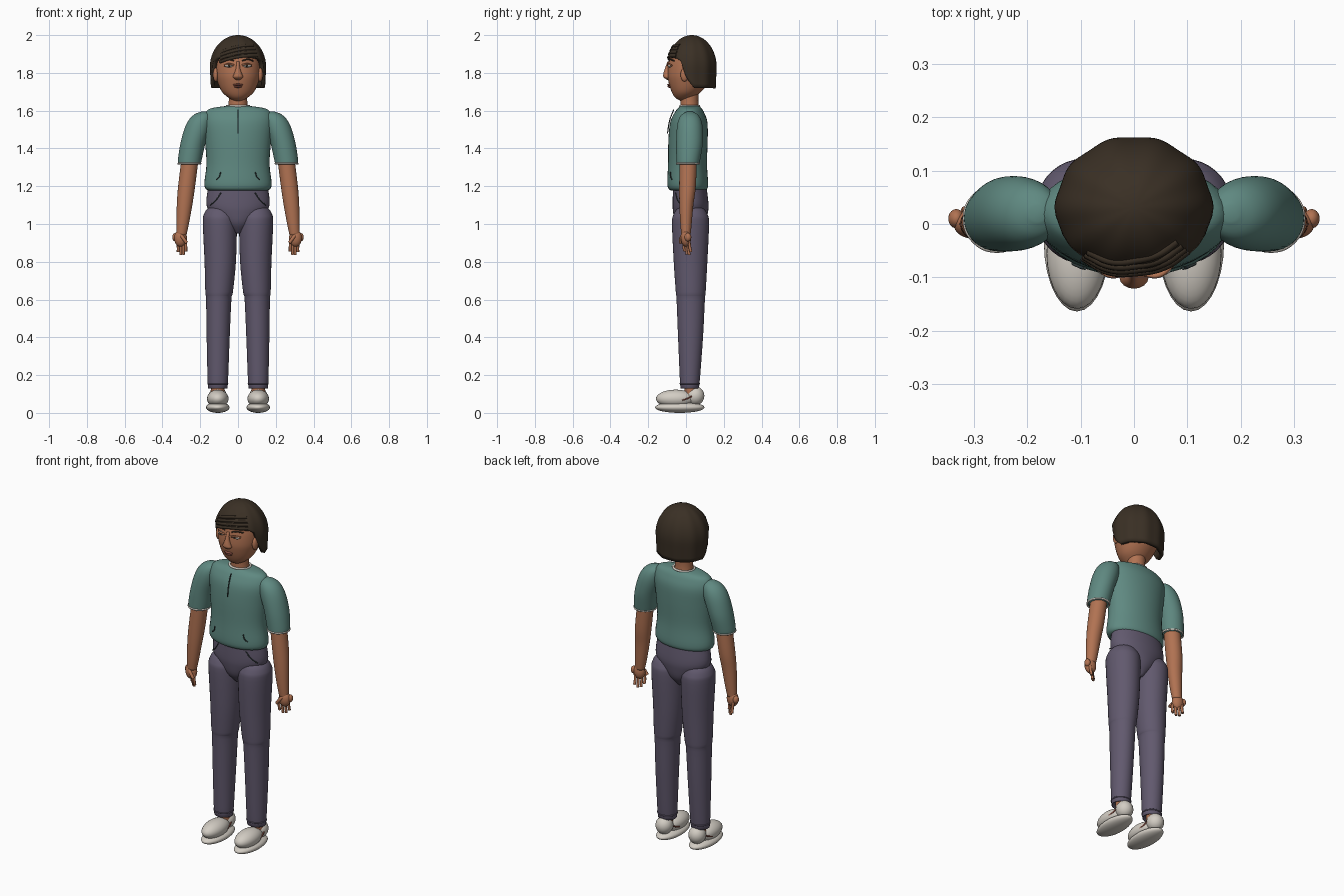
import bpy, bmesh, math
from mathutils import Vector

cube = bpy.data.objects.get("Cube")
if cube:
    bpy.data.objects.remove(cube, do_unlink=True)


def material(name, r, g, b):
    m = bpy.data.materials.new(name)
    m.use_nodes = True
    m.diffuse_color = (r, g, b, 1)
    shader = m.node_tree.nodes["Principled BSDF"]
    shader.inputs["Base Color"].default_value = (r, g, b, 1)
    shader.inputs["Roughness"].default_value = 0.7
    return m


SKIN = material("warm brown skin", .44, .17, .085)
HAIR = material("dark brown hair", .042, .029, .018)
SHIRT = material("muted teal", .115, .25, .22)
TROUSERS = material("dusty purple", .12, .10, .155)
CREAM = material("cream", .65, .61, .55)
LINE = material("dark stitching", .03, .045, .045)
LIPS = material("lip rose", .28, .085, .06)


def finish(name, bm, mat):
    bmesh.ops.recalc_face_normals(bm, faces=bm.faces)
    for f in bm.faces:
        f.smooth = True
    mesh = bpy.data.meshes.new(name)
    bm.to_mesh(mesh)
    bm.free()
    mesh.materials.append(mat)
    ob = bpy.data.objects.new(name, mesh)
    bpy.context.collection.objects.link(ob)
    return ob


def spline_rows(rows, steps=4):
    """Catmull-Rom interpolation between rows of numbers."""
    out = []
    for i in range(len(rows) - 1):
        a, b, c, d = (rows[max(i - 1, 0)], rows[i], rows[i + 1],
                      rows[min(i + 2, len(rows) - 1)])
        for k in range(steps):
            t = k / steps
            out.append([.5 * (2 * q + (r - p) * t + (2 * p - 5 * q + 4 * r - s) * t * t
                              + (3 * q - p - 3 * r + s) * t ** 3)
                        for p, q, r, s in zip(a, b, c, d)])
    return out + [rows[-1]]


def loft(name, mat, rows, side=1, n=36):
    """Stack of level ellipses; each row is z, centre x, centre y, radius x, radius y."""
    bm = bmesh.new()
    rings = []
    for z, cx, cy, rx, ry in spline_rows(rows):
        rings.append([bm.verts.new((side * cx + rx * math.cos(a), cy + ry * math.sin(a), z))
                      for a in (math.tau * i / n for i in range(n))])
    for lo, hi in zip(rings, rings[1:]):
        for i in range(n):
            j = (i + 1) % n
            bm.faces.new((lo[i], lo[j], hi[j], hi[i]))
    bm.faces.new(rings[0])
    bm.faces.new(rings[-1])
    return finish(name, bm, mat)


def ball(name, mat, loc, radii):
    bm = bmesh.new()
    bmesh.ops.create_uvsphere(bm, u_segments=28, v_segments=18, radius=1)
    for v in bm.verts:
        v.co = Vector(loc) + Vector(c * r for c, r in zip(v.co, radii))
    return finish(name, bm, mat)


def tube(name, mat, points, radius, closed=False):
    cu = bpy.data.curves.new(name, 'CURVE')
    cu.dimensions = '3D'
    cu.bevel_depth = radius
    cu.bevel_resolution = 3
    cu.use_fill_caps = True
    sp = cu.splines.new('BEZIER')
    sp.bezier_points.add(len(points) - 1)
    for bp, p in zip(sp.bezier_points, points):
        bp.co = p
        bp.handle_left_type = bp.handle_right_type = 'AUTO'
    sp.use_cyclic_u = closed
    cu.materials.append(mat)
    ob = bpy.data.objects.new(name, cu)
    bpy.context.collection.objects.link(ob)
    return ob


def band(name, mat, cx, cy, z, rx, ry, radius):
    pts = [(cx + rx * math.cos(a), cy + ry * math.sin(a), z)
           for a in (math.tau * i / 8 for i in range(8))]
    return tube(name, mat, pts, radius, True)


# Head and neck
loft("head", SKIN, [(1.652, 0, -.012, .02, .018), (1.67, 0, -.008, .052, .05),
                    (1.70, 0, .002, .085, .078), (1.75, 0, .015, .108, .107),
                    (1.80, 0, .02, .118, .118), (1.88, 0, .03, .115, .118),
                    (1.95, 0, .03, .08, .085), (1.975, 0, .03, .02, .02)])
loft("neck", SKIN, [(1.59, 0, .02, .055, .05), (1.65, 0, .018, .049, .047),
                    (1.72, 0, .02, .05, .05)])
loft("nose", SKIN, [(1.763, 0, -.094, .01, .006), (1.777, 0, -.1, .027, .019),
                    (1.795, 0, -.1, .021, .02), (1.825, 0, -.098, .011, .013),
                    (1.86, 0, -.09, .008, .008)], n=16)
ball("upper_lip", LIPS, (0, -.088, 1.737), (.026, .012, .006))
ball("lower_lip", LIPS, (0, -.086, 1.727), (.021, .012, .006))

# Bob of hair: a shell whose lower edge is short over the face and long behind
EDGE = [(0, 1.888), (52, 1.878), (64, 1.86), (74, 1.79), (84, 1.75), (97, 1.72), (180, 1.718)]


def hair_edge(a):
    deg = abs(math.degrees(a))
    for (d0, z0), (d1, z1) in zip(EDGE, EDGE[1:]):
        if deg <= d1:
            return z0 + (z1 - z0) * (deg - d0) / (d1 - d0)
    return EDGE[-1][1]


def hair_point(a, z, grow=1.0):
    s = math.sqrt(max(0, 1 - ((z - 1.83) / .17) ** 2)) if z > 1.83 else 1 - .35 * (1.83 - z)
    s *= grow * (1 - .014 * math.cos(10 * a))
    return (.147 * s * math.sin(a), .031 - .133 * s * math.cos(a), z)


bm = bmesh.new()
N, ROWS = 96, 20
top = bm.verts.new((0, .031, 2))
rings = []
for k in range(1, ROWS + 1):
    ring = []
    for i in range(N):
        a = math.tau * i / N - math.pi
        z = 2 - (2 - hair_edge(a)) * (1 - math.cos(k / ROWS * math.pi / 2))
        ring.append(bm.verts.new(hair_point(a, z)))
    rings.append(ring)
for i in range(N):
    j = (i + 1) % N
    bm.faces.new((top, rings[0][i], rings[0][j]))
    for hi, lo in zip(rings, rings[1:]):
        bm.faces.new((hi[i], lo[i], lo[j], hi[j]))
hair = finish("hair", bm, HAIR)
shell = hair.modifiers.new("thickness", 'SOLIDIFY')
shell.thickness = .022
shell.offset = -1

# Swept fringe strands
for k in range(4):
    pts = [hair_point(.85 - t * 1.6, 1.945 - .018 * k - .035 * t + .012 * math.sin(3 * t), .975)
           for t in (0, .25, .5, .75, 1)]
    tube(f"fringe_strand_{k + 1}", HAIR, pts, .008)

# Shirt body
loft("shirt_body", SHIRT, [(1.178, 0, .01, .155, .09), (1.188, 0, .01, .172, .103),
                           (1.22, 0, .009, .178, .108), (1.32, 0, .008, .167, .103),
                           (1.45, 0, .011, .176, .104), (1.54, 0, .015, .185, .098),
                           (1.59, 0, .018, .172, .078), (1.613, 0, .02, .14, .062),
                           (1.625, 0, .02, .062, .05)])
band("collar", CREAM, 0, .02, 1.624, .059, .05, .006)
tube("placket_seam", LINE, [(0, -.065, 1.605), (0, -.086, 1.55), (0, -.098, 1.48)], .003)

# Trouser seat
loft("trouser_seat", TROUSERS, [(.95, 0, .025, .02, .04), (1.0, 0, .024, .085, .078),
                                (1.06, 0, .024, .145, .092), (1.11, 0, .024, .168, .095),
                                (1.2, 0, .02, .157, .088)])

for label, s in (("left", 1), ("right", -1)):
    # Face details and ear
    ball(f"{label}_eye", CREAM, (s * .046, -.085, 1.838), (.024, .012, .009))
    ball(f"{label}_iris", HAIR, (s * .046, -.095, 1.838), (.007, .004, .006))
    tube(f"{label}_eyelid", SKIN, [(s * .02, -.094, 1.84), (s * .046, -.096, 1.847),
                                   (s * .072, -.076, 1.839)], .005)
    tube(f"{label}_brow", HAIR, [(s * .022, -.09, 1.864), (s * .05, -.085, 1.872),
                                 (s * .08, -.062, 1.864)], .004)
    ball(f"{label}_ear", SKIN, (s * .118, -.008, 1.79), (.014, .021, .036))

    # Sleeve and arm
    loft(f"{label}_sleeve", SHIRT, [(1.318, .257, .01, .06, .06), (1.34, .255, .012, .063, .063),
                                    (1.42, .24, .018, .066, .07), (1.5, .216, .02, .069, .069),
                                    (1.55, .199, .02, .062, .06), (1.58, .186, .02, .045, .042),
                                    (1.595, .18, .02, .015, .015)], s)
    band(f"{label}_sleeve_hem", CREAM, s * .257, .01, 1.32, .059, .059, .005)
    loft(f"{label}_arm", SKIN, [(.94, .3, 0, .027, .024), (1.0, .293, 0, .033, .03),
                                (1.1, .283, .002, .041, .037), (1.2, .272, .008, .045, .044),
                                (1.36, .252, .012, .045, .046)], s)

    # Hand
    ball(f"{label}_palm", SKIN, (s * .304, 0, .925), (.034, .027, .045))
    for k, (x, y, tip) in enumerate([(.276, -.012, .855), (.289, 0, .838),
                                     (.303, .011, .836), (.317, .02, .852)]):
        tube(f"{label}_finger_{k + 1}", SKIN, [(s * (x + .004), y * .8, .92),
                                               (s * x, y, .88), (s * x, y + .006, tip)], .0075)
    tube(f"{label}_thumb", SKIN, [(s * .31, -.012, .95), (s * .29, -.026, .925),
                                  (s * .272, -.028, .9)], .009)
    ball(f"{label}_knuckle", SKIN, (s * .333, .01, .93), (.015, .018, .022))

    # Trouser leg and cuff
    loft(f"{label}_trouser_leg", TROUSERS,
         [(.137, .107, .02, .046, .044), (.15, .107, .02, .053, .051), (.4, .105, .024, .061, .066),
          (.6, .102, .025, .067, .075), (.64, .1, .025, .073, .079), (.8, .094, .024, .083, .089),
          (1.0, .096, .024, .09, .098), (1.05, .097, .024, .084, .09),
          (1.085, .098, .024, .06, .065), (1.1, .098, .024, .02, .022)], s)
    band(f"{label}_trouser_cuff", TROUSERS, s * .107, .02, .155, .052, .05, .004)
    tube(f"{label}_pocket_seam", LINE, [(s * .147, -.026, 1.1), (s * .118, -.044, 1.125),
                                        (s * .09, -.054, 1.165)], .003)
    tube(f"{label}_shirt_fold", LINE, [(s * .115, -.074, 1.235), (s * .1, -.081, 1.25),
                                       (s * .092, -.083, 1.275)], .003)

    # Shoe
    ball(f"{label}_sole", CREAM, (s * .107, -.033, .029), (.062, .131, .029))
    ball(f"{label}_shoe_upper", CREAM, (s * .107, -.055, .075), (.057, .104, .048))
    ball(f"{label}_shoe_heel", CREAM, (s * .107, .048, .09), (.047, .049, .05))
    loft(f"{label}_ankle", SKIN, [(.08, .107, .03, .035, .035), (.16, .107, .025, .035, .035)], s)
    for d in (-1, 1):
        tube(f"{label}_shoe_trim_{'inner' if d < 0 else 'outer'}", LIPS,
             [(s * (.107 + d * .05), -.02, .067), (s * (.107 + d * .045), .012, .078),
              (s * (.107 + d * .042), .03, .088)], .004)
